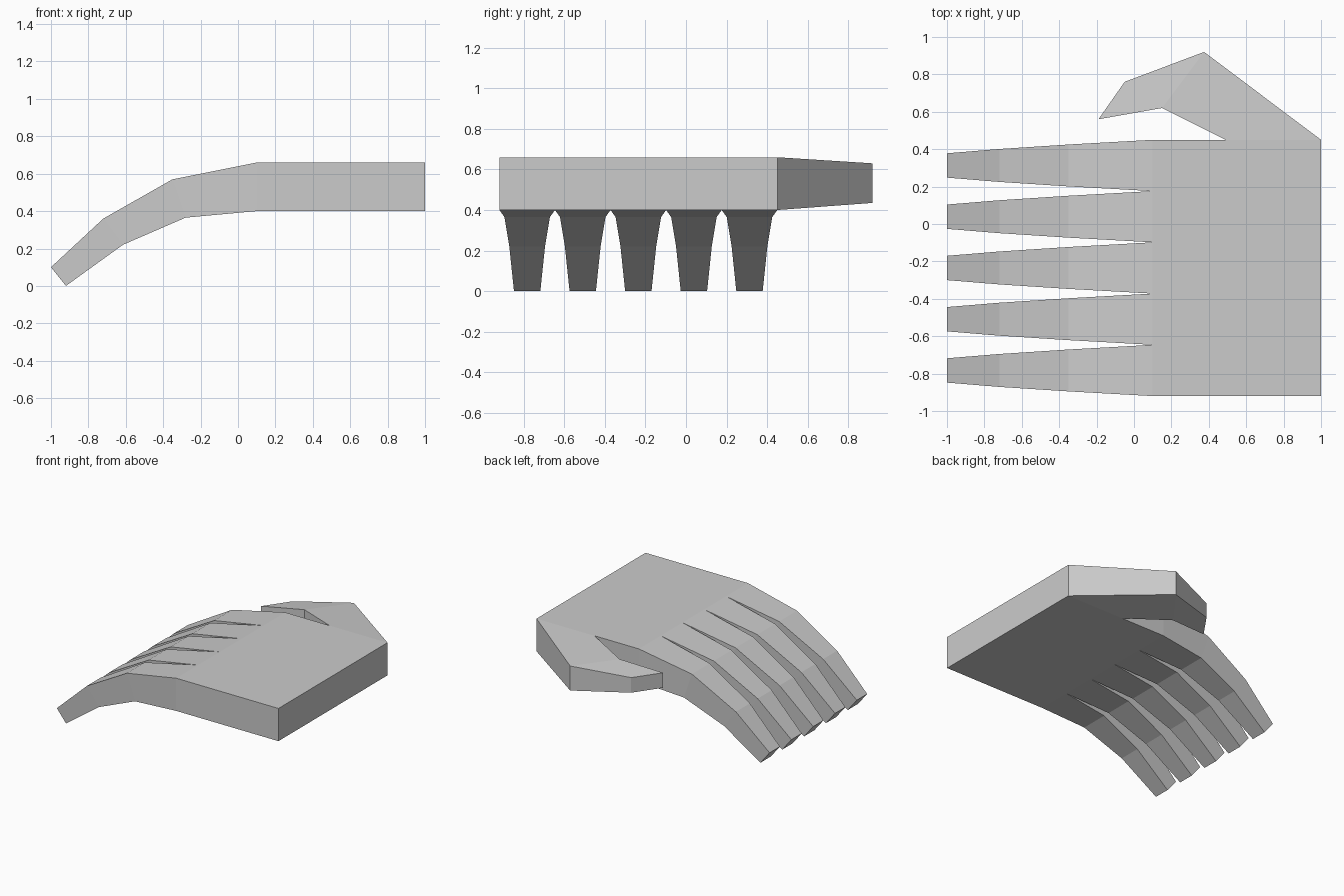
import bpy, bmesh

if "Cube" in bpy.data.objects:
    bpy.data.objects.remove(bpy.data.objects["Cube"])


def loft(name, sections, skip=None):
    """Skin four-cornered sections; the first end stays open unless cap_start."""
    bm = bmesh.new()
    rings = [[bm.verts.new(p) for p in s] for s in sections]
    for a, b in zip(rings, rings[1:]):
        for i in range(4):
            j = (i + 1) % 4
            bm.faces.new((a[i], a[j], b[j], b[i]))
    bm.faces.new(rings[-1])
    bmesh.ops.recalc_face_normals(bm, faces=bm.faces)
    # remove wall hidden behind an attached part
    if skip:
        bmesh.ops.delete(bm, geom=[f for f in bm.faces if skip(f.calc_center_median())],
                         context='FACES')
    mesh = bpy.data.meshes.new(name)
    bm.to_mesh(mesh)
    bm.free()
    obj = bpy.data.objects.new(name, mesh)
    bpy.context.collection.objects.link(obj)
    return obj


Y0, Y1 = -0.92, 0.45
Z0, Z1 = 0.40, 0.66

# Palm: slab, open where the fingers and thumb join
loft("palm",
     [[(x, Y0, Z0), (x, Y1, Z0), (x, Y1, Z1), (x, Y0, Z1)] for x in (0.10, 0.49, 1.0)],
     skip=lambda c: c.y > 0.44 and c.x > 0.5)

# Fingers: (top x, top z, bottom x, bottom z, half width) from knuckle to tip
half = (Y1 - Y0) / 10
profile = [(0.10, Z1, 0.10, Z0, half),
           (-0.35, 0.57, -0.28, 0.365, 0.112),
           (-0.72, 0.36, -0.615, 0.22, 0.088),
           (-1.0, 0.10, -0.92, 0.0, 0.065)]
for n in range(5):
    y = Y0 + half * (2 * n + 1)
    loft(f"finger_{n + 1}",
         [[(bx, y - h, bz), (bx, y + h, bz), (tx, y + h, tz), (tx, y - h, tz)]
          for tx, tz, bx, bz, h in profile])

# Thumb: (outer point, inner point, bottom z, top z) from palm to tip
thumb = [((1.0, 0.45), (0.49, 0.45), Z0, Z1),
         ((0.375, 0.92), (0.15, 0.62), 0.435, 0.63),
         ((-0.05, 0.76), (-0.19, 0.56), 0.47, 0.59)]
loft("thumb", [[(*o, lo), (*i, lo), (*i, hi), (*o, hi)] for o, i, lo, hi in thumb])
